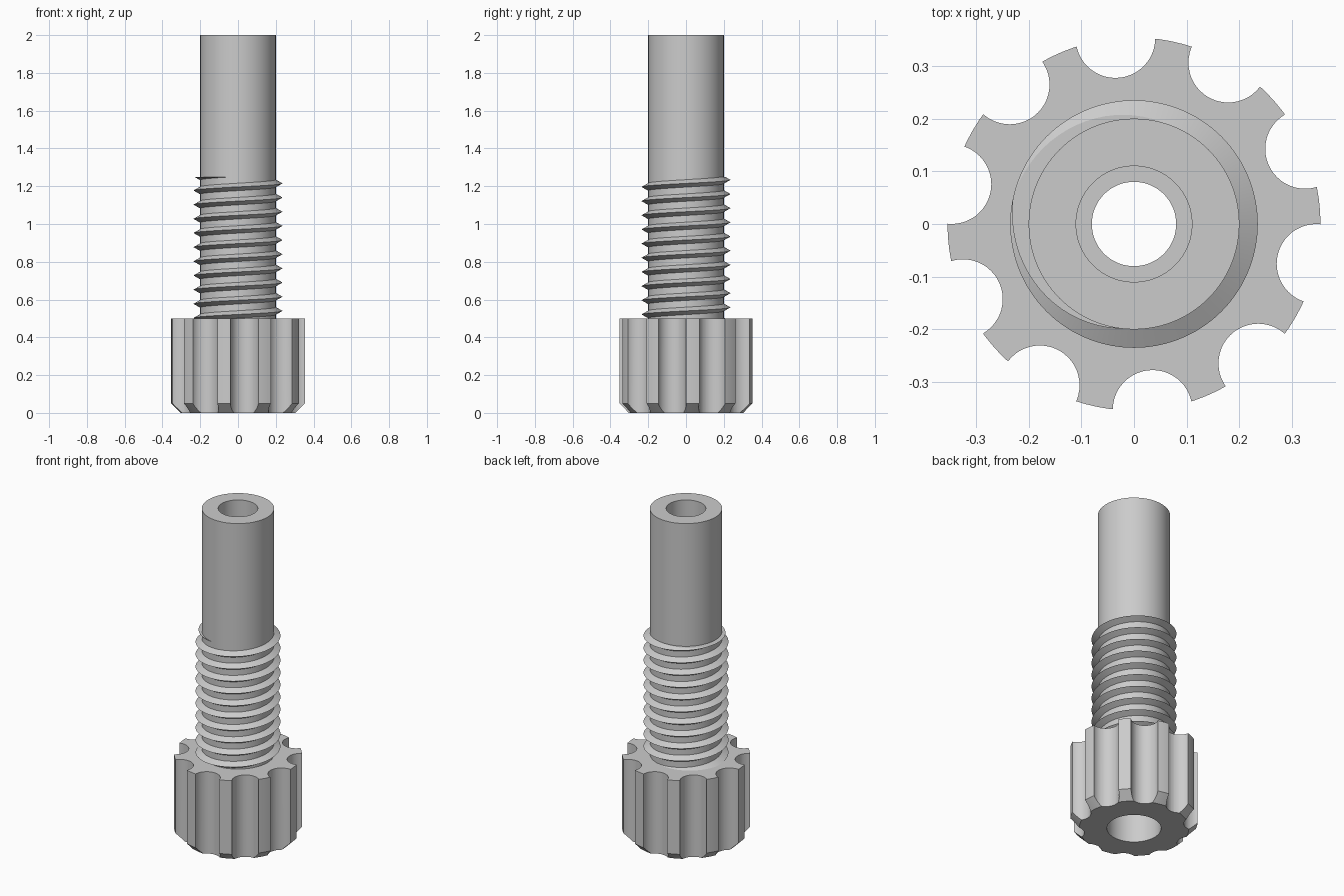
import bpy, bmesh, math
from mathutils import Matrix, Vector

if "Cube" in bpy.data.objects:
    bpy.data.objects.remove(bpy.data.objects["Cube"])

grey = bpy.data.materials.new("light_grey")
grey.diffuse_color = (0.6, 0.6, 0.6, 1)
grey.use_nodes = True
grey.node_tree.nodes["Principled BSDF"].inputs["Base Color"].default_value = grey.diffuse_color


def make_object(name, bm):
    bmesh.ops.recalc_face_normals(bm, faces=bm.faces)
    mesh = bpy.data.meshes.new(name)
    bm.to_mesh(mesh)
    bm.free()
    mesh.materials.append(grey)
    obj = bpy.data.objects.new(name, mesh)
    bpy.context.collection.objects.link(obj)
    return obj


def shade(obj):
    bpy.ops.object.select_all(action='DESELECT')
    obj.select_set(True)
    bpy.context.view_layer.objects.active = obj
    bpy.ops.object.shade_smooth_by_angle(angle=math.radians(28))


def lathe(name, profile, segments=96):
    """Revolve a closed (radius, z) profile about the z axis."""
    bm = bmesh.new()
    rings = []
    for i in range(segments):
        a = 2 * math.pi * i / segments
        rings.append([bm.verts.new((r * math.cos(a), r * math.sin(a), z)) for r, z in profile])
    n = len(profile)
    for i in range(segments):
        p, q = rings[i], rings[(i + 1) % segments]
        for j in range(n):
            k = (j + 1) % n
            bm.faces.new((p[j], q[j], q[k], p[k]))
    return make_object(name, bm)


# Hollow body: chamfered knob, long shaft and stepped bore
body = lathe("knob_and_shaft", [
    (0.15, 0), (0.304, 0), (0.354, 0.05), (0.354, 0.5), (0.2, 0.5), (0.2, 2),
    (0.11, 2), (0.11, 0.3), (0.08, 0.3), (0.08, 0.175), (0.15, 0.175)])

# Ten round grip flutes cut from the knob
bm = bmesh.new()
for i in range(10):
    a = math.radians(23.7 + 36 * i)
    place = Matrix.Translation((0.3545 * math.cos(a), 0.3545 * math.sin(a), 0.25))
    bmesh.ops.create_cone(bm, cap_ends=True, segments=48, radius1=0.0755,
                          radius2=0.0755, depth=0.7, matrix=place)
cutter = make_object("flute_cutter", bm)
cutter.hide_render = True
cut = body.modifiers.new("flutes", 'BOOLEAN')
cut.operation = 'DIFFERENCE'
cut.solver = 'EXACT'
cut.object = cutter
bpy.context.view_layer.objects.active = body
bpy.ops.object.modifier_apply(modifier=cut.name)
bpy.data.objects.remove(cutter)
shade(body)

# Right-handed V thread, trimmed flat at its upper end
PITCH, STEPS = 0.075, 72
bm = bmesh.new()
rows = []
for i in range(-10 * STEPS, STEPS + 1):
    a = 2 * math.pi * i / STEPS
    crest = 1.215 + PITCH * i / STEPS
    rows.append([bm.verts.new((r * math.cos(a), r * math.sin(a), crest + dz))
                 for r, dz in ((0.196, -0.022), (0.235, 0), (0.196, 0.022))])
for p, q in zip(rows, rows[1:]):
    for j in range(3):
        k = (j + 1) % 3
        bm.faces.new((p[j], q[j], q[k], p[k]))
bm.faces.new(rows[0])
bm.faces.new(rows[-1])
res = bmesh.ops.bisect_plane(bm, geom=bm.verts[:] + bm.edges[:] + bm.faces[:],
                             plane_co=Vector((0, 0, 1.25)), plane_no=Vector((0, 0, 1)),
                             clear_outer=True)
rim = [e for e in res["geom_cut"] if isinstance(e, bmesh.types.BMEdge)]
bmesh.ops.holes_fill(bm, edges=rim, sides=0)
shade(make_object("thread", bm))
